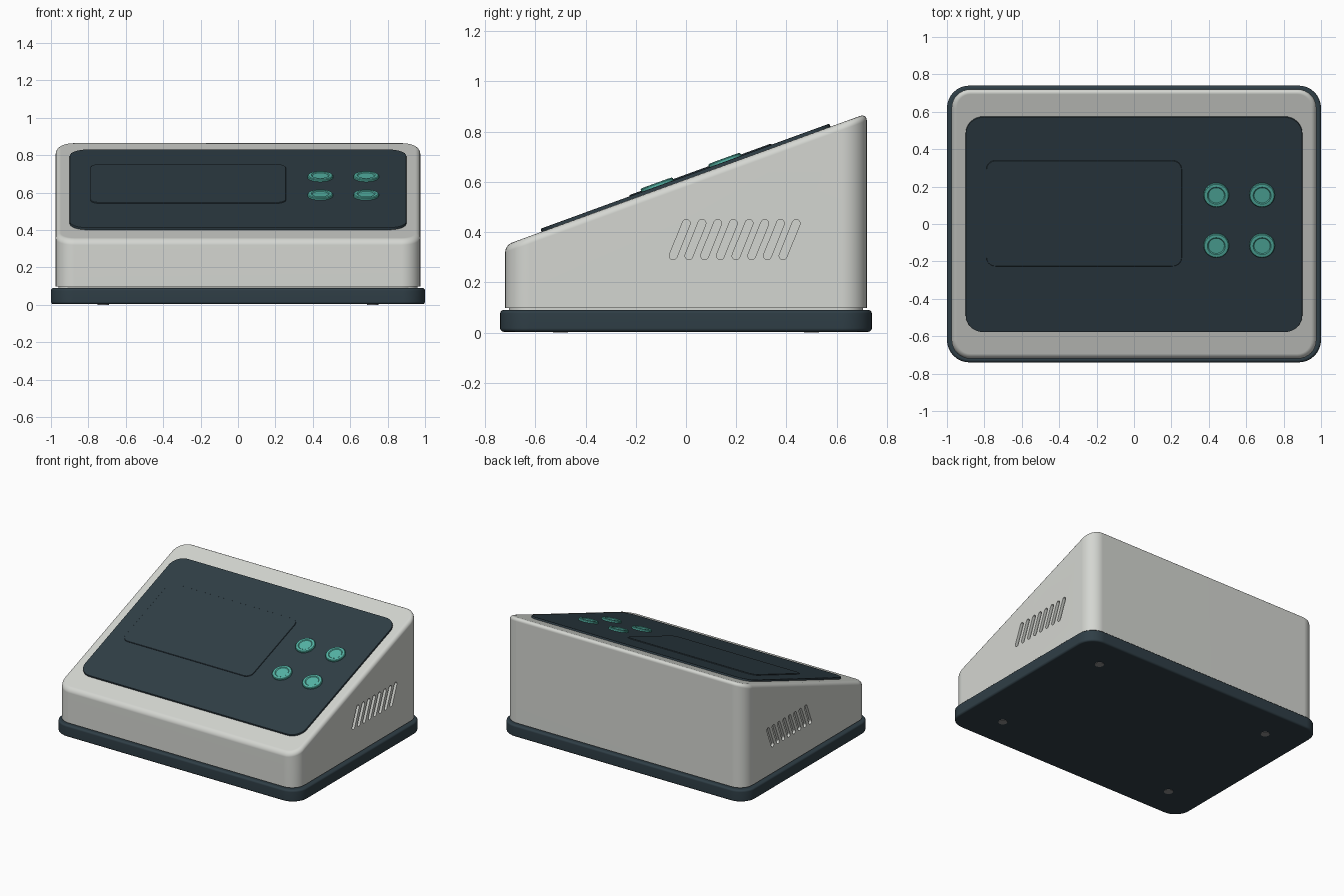
import bpy
import bmesh
import math
from mathutils import Matrix, Vector

if "Cube" in bpy.data.objects:
    bpy.data.objects.remove(bpy.data.objects["Cube"])

TILT = math.radians(20)
SLOPE = math.tan(TILT)
MID_Z = 0.61  # height of the sloping face at the centre


def material(name, code):
    """Flat material from an sRGB hex code."""
    srgb = [int(code[i:i + 2], 16) / 255 for i in (0, 2, 4)]
    col = [((c + 0.055) / 1.055) ** 2.4 for c in srgb] + [1]
    m = bpy.data.materials.new(name)
    m.use_nodes = True
    m.diffuse_color = col
    m.node_tree.nodes["Principled BSDF"].inputs["Base Color"].default_value = col
    return m


shell = material("warm grey plastic", "d4d6d1")
dark = material("dark slate", "2f3e46")
teal = material("teal", "55b5a6")
metal = material("screw grey", "8c8c8c")


def rounded_box(size, radius, segments=8):
    """Box centred on the origin with its vertical edges rounded."""
    bm = bmesh.new()
    bmesh.ops.create_cube(bm, size=1)
    bmesh.ops.scale(bm, vec=size, verts=bm.verts)
    upright = [e for e in bm.edges
               if abs(e.verts[0].co.z - e.verts[1].co.z) > size[2] / 2]
    bmesh.ops.bevel(bm, geom=upright, offset=radius, segments=segments,
                    profile=0.5, affect='EDGES')
    return bm


def soften(bm, width, top=True, bottom=False, segments=3):
    """Round the rims of the top and bottom faces."""
    bm.normal_update()
    rims = {e for f in bm.faces for e in f.edges
            if (top and f.normal.z > 0.7) or (bottom and f.normal.z < -0.7)}
    bmesh.ops.bevel(bm, geom=list(rims), offset=width, segments=segments,
                    profile=0.5, affect='EDGES')


def make(name, bm, mat, matrix=None):
    bmesh.ops.recalc_face_normals(bm, faces=bm.faces)
    mesh = bpy.data.meshes.new(name)
    bm.to_mesh(mesh)
    bm.free()
    mesh.materials.append(mat)
    ob = bpy.data.objects.new(name, mesh)
    bpy.context.collection.objects.link(ob)
    if matrix:
        ob.matrix_world = matrix
    return ob


def smooth(ob):
    bpy.ops.object.select_all(action='DESELECT')
    ob.select_set(True)
    bpy.context.view_layer.objects.active = ob
    bpy.ops.object.shade_smooth_by_angle(angle=math.radians(35))
    mod = ob.modifiers.new("even shading", 'WEIGHTED_NORMAL')
    mod.keep_sharp = True


def on_slope(x, y, lift=0.0):
    """Frame lying on the sloping face above plan position x, y."""
    turn = Matrix.Rotation(TILT, 4, 'X')
    spot = Vector((x, y, MID_Z + y * SLOPE)) + turn @ Vector((0, 0, lift))
    return Matrix.Translation(spot) @ turn


# Base tray and the recessed joint above it
bm = rounded_box((2.0, 1.48, 0.087), 0.12)
soften(bm, 0.014, bottom=True)
smooth(make("base_tray", bm, dark, Matrix.Translation((0, 0, 0.0465))))
bm = rounded_box((1.92, 1.41, 0.03), 0.09)
smooth(make("joint_ring", bm, shell, Matrix.Translation((0, 0, 0.095))))

# Wedge housing
bm = rounded_box((1.95, 1.44, 0.1), 0.1)
for v in bm.verts:
    v.co.z = MID_Z + v.co.y * SLOPE if v.co.z > 0 else 0.098
soften(bm, 0.028, segments=4)
housing = make("housing", bm, shell)

# Slanted vent slots cut into both sides
cut = bmesh.new()
for side in (-1, 1):
    for i in range(8):
        slot = rounded_box((0.17, 0.031, 0.04), 0.0154, 6)
        place = (Matrix.Translation((side * 0.975, -0.025 + i * 0.0625, 0.37))
                 @ Matrix.Rotation(math.radians(-22), 4, 'X')
                 @ Matrix.Rotation(math.radians(90), 4, 'Y'))
        slot.transform(place)
        part = bpy.data.meshes.new("slot")
        slot.to_mesh(part)
        slot.free()
        cut.from_mesh(part)
        bpy.data.meshes.remove(part)
cutter = make("vent_cutter", cut, shell)
cutter.hide_render = True
mod = housing.modifiers.new("vents", 'BOOLEAN')
mod.operation = 'DIFFERENCE'
mod.solver = 'EXACT'
mod.object = cutter
bpy.context.view_layer.objects.active = housing
bpy.ops.object.modifier_apply(modifier=mod.name)
bpy.data.objects.remove(cutter)
smooth(housing)

# Control panel and display on the slope
bm = rounded_box((1.8, 1.15 / math.cos(TILT), 0.022), 0.095)
soften(bm, 0.004, segments=2)
smooth(make("control_panel", bm, dark, on_slope(0, 0, 0.002)))
bm = rounded_box((1.045, 0.565 / math.cos(TILT), 0.012), 0.05)
soften(bm, 0.002, segments=1)
smooth(make("display", bm, dark, on_slope(-0.267, 0.062, 0.012)))

# Round buttons with a dished centre
PROFILE = [(0.068, 0.0), (0.068, 0.022), (0.064, 0.026), (0.048, 0.027),
           (0.043, 0.023), (0.0, 0.023)]
for row, y in (("front", -0.109), ("rear", 0.161)):
    for col, x in (("right", 0.44), ("left", 0.685)):
        bm = bmesh.new()
        pts = [bm.verts.new((r, 0, z)) for r, z in PROFILE]
        line = [bm.edges.new(pair) for pair in zip(pts, pts[1:])]
        bmesh.ops.spin(bm, geom=pts + line, cent=(0, 0, 0), axis=(0, 0, 1),
                       angle=math.tau, steps=32)
        bmesh.ops.remove_doubles(bm, verts=bm.verts, dist=0.0001)
        smooth(make(f"button_{row}_{col}", bm, teal, on_slope(x, y)))

# Screws under the base
for end, y in (("front", -0.5), ("rear", 0.5)):
    for hand, x in (("right", -0.72), ("left", 0.72)):
        bm = bmesh.new()
        bmesh.ops.create_cone(bm, cap_ends=True, segments=24, radius1=0.03,
                              radius2=0.03, depth=0.01)
        smooth(make(f"screw_{end}_{hand}", bm, metal,
                    Matrix.Translation((x, y, 0.005))))
